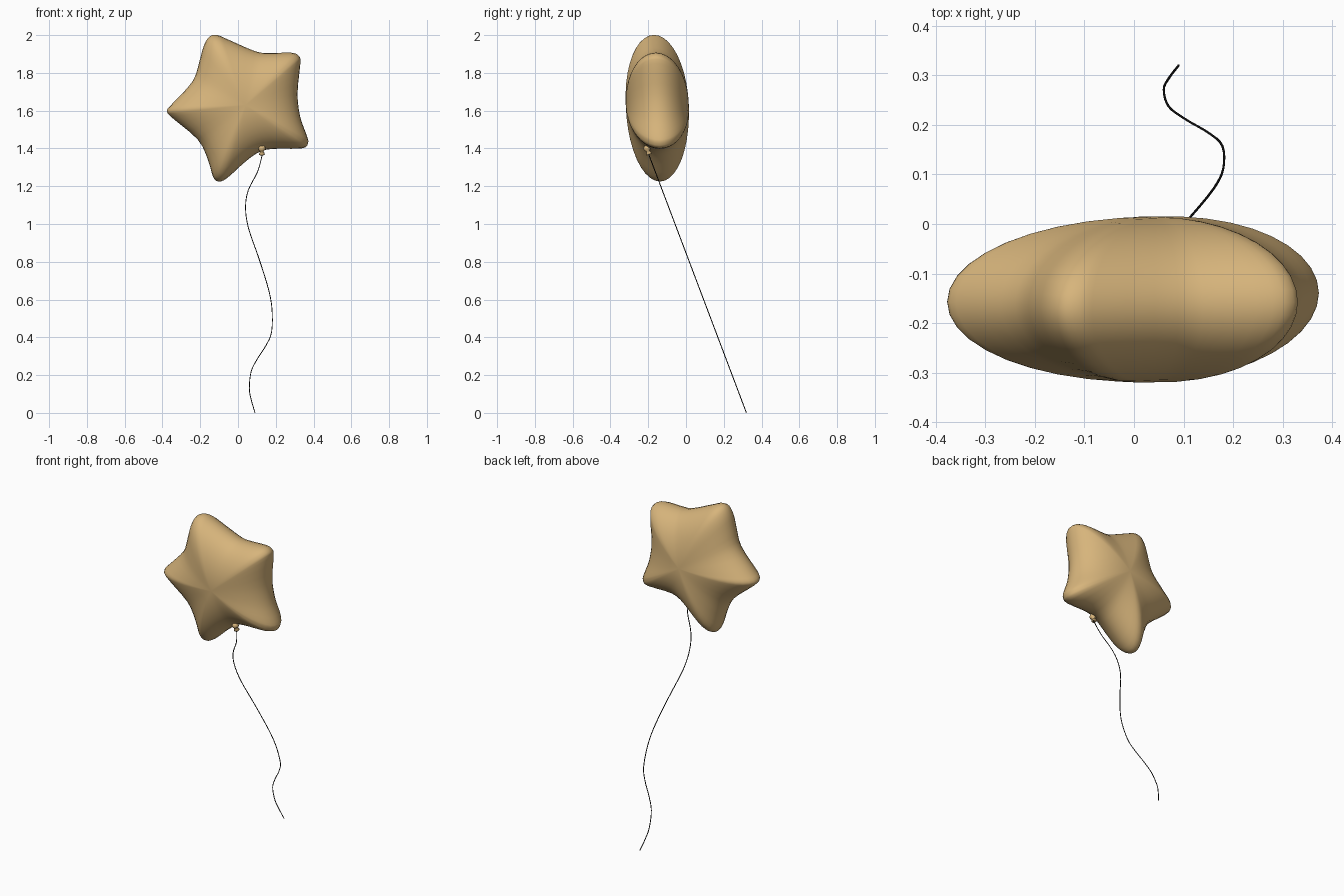
import bpy
import bmesh
from math import cos, sin, pi
from mathutils import Vector

cube = bpy.data.objects.get("Cube")
if cube:
    bpy.data.objects.remove(cube, do_unlink=True)


def make_material(name, colour, roughness):
    mat = bpy.data.materials.new(name)
    mat.use_nodes = True
    mat.diffuse_color = colour
    shader = next(n for n in mat.node_tree.nodes if n.type == "BSDF_PRINCIPLED")
    shader.inputs["Base Color"].default_value = colour
    shader.inputs["Roughness"].default_value = roughness
    return mat


def smooth_path(points, closed, steps):
    """Catmull-Rom curve through the given points."""
    pts = [Vector(p) for p in points]
    count = len(pts)

    def pick(i):
        return pts[i % count] if closed else pts[max(0, min(count - 1, i))]

    path = []
    for i in range(count if closed else count - 1):
        a, b, c, d = (pick(i + k) for k in (-1, 0, 1, 2))
        for s in range(steps):
            t = s / steps
            path.append(b + (c - a) * t / 2
                        + (a * 2 - b * 5 + c * 4 - d) * t * t / 2
                        + (b * 3 - a - c * 3 + d) * t ** 3 / 2)
    if not closed:
        path.append(pts[-1])
    return path


def add_mesh(name, bm, mat):
    bmesh.ops.recalc_face_normals(bm, faces=bm.faces[:])
    mesh = bpy.data.meshes.new(name)
    bm.to_mesh(mesh)
    bm.free()
    mesh.materials.append(mat)
    mesh.polygons.foreach_set("use_smooth", [True] * len(mesh.polygons))
    obj = bpy.data.objects.new(name, mesh)
    bpy.context.collection.objects.link(obj)
    return obj


def loft(bm, rings, start=None, end=None):
    """Bridge closed rings of points and close the ends with a pole."""
    loops = [[bm.verts.new(p) for p in ring] for ring in rings]
    size = len(loops[0])
    for low, high in zip(loops, loops[1:]):
        for i in range(size):
            j = (i + 1) % size
            bm.faces.new((low[i], low[j], high[j], high[i]))
    for loop, pole in ((loops[0], start), (loops[-1], end)):
        if pole is not None:
            tip = bm.verts.new(pole)
            for i in range(size):
                bm.faces.new((loop[i], loop[(i + 1) % size], tip))


gold = make_material("balloon gold", (0.68, 0.46, 0.20, 1), 0.5)
black = make_material("string black", (0.005, 0.005, 0.005, 1), 0.8)

# Star balloon: rounded outline inflated into a cushion, leaning slightly
outline = smooth_path([
    (-.15, 1.993), (-.11, 2.0), (-.06, 1.98), (.09, 1.915), (.165, 1.905),
    (.28, 1.907), (.322, 1.89), (.33, 1.85), (.315, 1.69), (.33, 1.565),
    (.366, 1.464), (.37, 1.427), (.336, 1.4), (.156, 1.395), (.06, 1.347),
    (-.055, 1.245), (-.103, 1.225), (-.132, 1.25), (-.16, 1.342),
    (-.214, 1.448), (-.352, 1.565), (-.376, 1.602), (-.34, 1.645),
    (-.24, 1.756), (-.204, 1.862), (-.18, 1.947)], True, 3)
centre = Vector((.04, 1.63))
half_depth = .167
layers = 20


def balloon_point(flat, depth):
    lean = -.04 * (flat.y - centre.y) + .015 * (flat.x - centre.x)
    return (flat.x, -.152 + lean + depth, flat.y)


rings = []
for k in range(1, layers):
    angle = -pi / 2 + pi * k / layers
    spread = cos(angle) ** .97
    depth = half_depth * sin(angle)
    rings.append([balloon_point(centre + (p - centre) * spread, depth)
                  for p in outline])
bm = bmesh.new()
loft(bm, rings, balloon_point(centre, -half_depth),
     balloon_point(centre, half_depth))
add_mesh("star_balloon", bm, gold)

# Tied knot: pinched neck with a flared lip, lined up with the string
knot_top = Vector((.126, -.212, 1.415))
string_dir = Vector((.02, .36, -.94)).normalized()
side = string_dir.cross(Vector((0, 1, 0))).normalized()
other = string_dir.cross(side)
profile = [(.012, 0), (.019, .012), (.019, .022), (.009, .032),
           (.013, .042), (.016, .05)]
sides = 10
bm = bmesh.new()
loft(bm, [[knot_top + string_dir * along
           + (side * cos(2 * pi * i / sides) + other * sin(2 * pi * i / sides)) * r
           for i in range(sides)] for r, along in profile],
     knot_top, knot_top + string_dir * .045)
add_mesh("balloon_knot", bm, gold)

# String: sways sideways while trailing straight back to the ground
sway = [(.13, 1.375), (.105, 1.28), (.055, 1.18), (.04, 1.09), (.055, .98),
        (.11, .82), (.16, .66), (.18, .55), (.178, .43), (.15, .36),
        (.105, .29), (.07, .22), (.06, .13), (.07, .07), (.09, .001)]
curve = bpy.data.curves.new("string", "CURVE")
curve.dimensions = "3D"
curve.bevel_depth = .0024
curve.bevel_resolution = 1
curve.use_fill_caps = True
path = smooth_path(sway, False, 4)
spline = curve.splines.new("POLY")
spline.points.add(len(path) - 1)
for point, p in zip(spline.points, path):
    point.co = (p.x, .32 - .378 * p.y, p.y, 1)
curve.materials.append(black)
string = bpy.data.objects.new("string", curve)
bpy.context.collection.objects.link(string)
